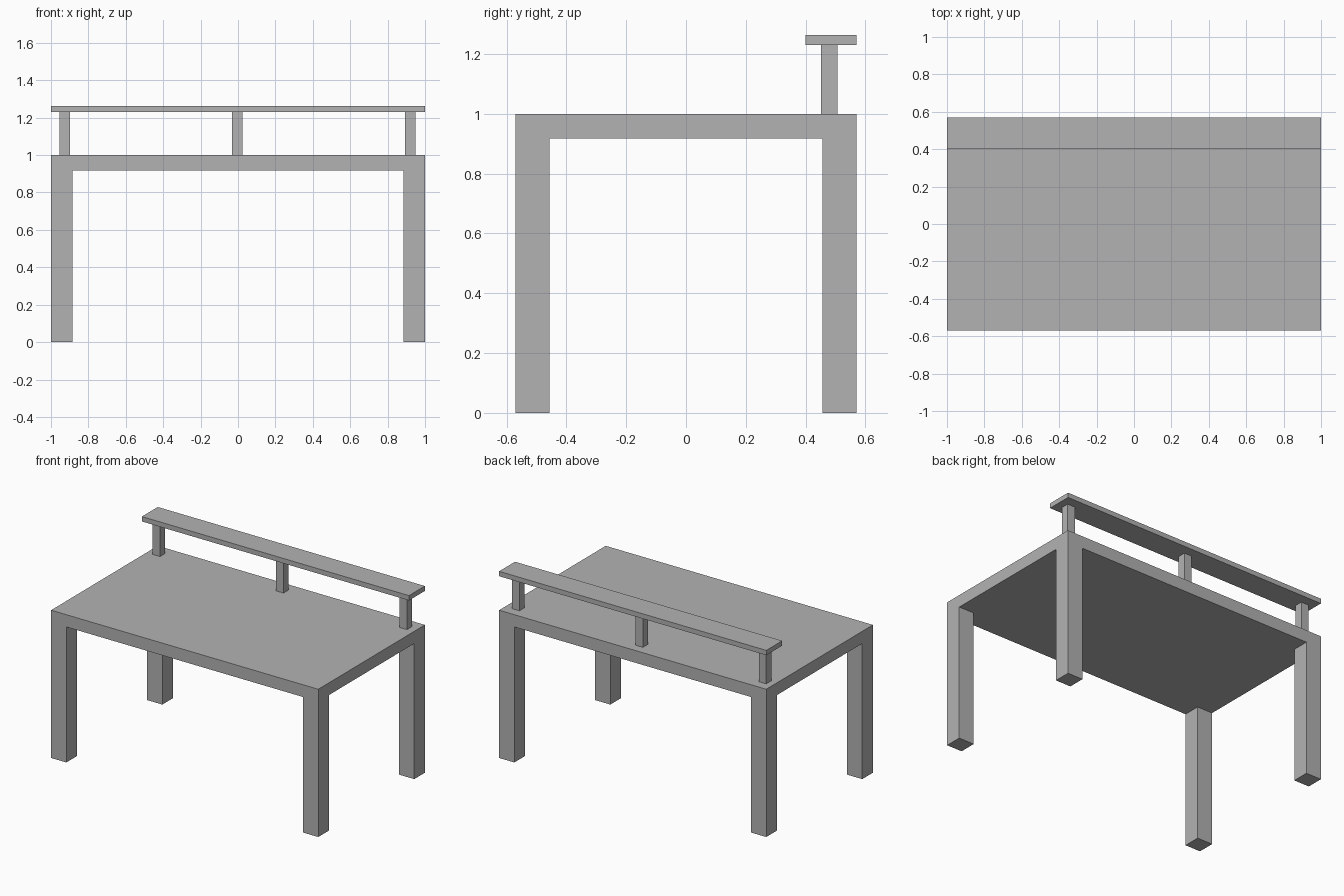
import bpy, bmesh
from mathutils import Matrix, Vector

cube = bpy.data.objects.get("Cube")
if cube:
    bpy.data.objects.remove(cube, do_unlink=True)

# Single flat grey
grey = bpy.data.materials.new("plain_grey")
grey.use_nodes = True
colour = (0.448, 0.448, 0.448, 1)
grey.diffuse_color = colour
grey.node_tree.nodes["Principled BSDF"].inputs["Base Color"].default_value = colour


def finish(name, bm):
    bmesh.ops.recalc_face_normals(bm, faces=bm.faces)
    mesh = bpy.data.meshes.new(name)
    bm.to_mesh(mesh)
    bm.free()
    mesh.materials.append(grey)
    obj = bpy.data.objects.new(name, mesh)
    bpy.context.collection.objects.link(obj)
    return obj


def box(name, low, high):
    low, high = Vector(low), Vector(high)
    bm = bmesh.new()
    bmesh.ops.create_cube(bm, size=1, matrix=Matrix.Translation((low + high) / 2)
                          @ Matrix.Diagonal((*(high - low), 1)))
    return finish(name, bm)


HALF_X, HALF_Y, LEG = 1.0, 0.57, 0.114
TOP, UNDER = 1.0, 0.917


# Table: a slab cut along the leg lines, with its corner cells pulled down to the floor
def table():
    bm = bmesh.new()
    bmesh.ops.create_cube(bm, size=1, matrix=Matrix.Translation((0, 0, (TOP + UNDER) / 2))
                          @ Matrix.Diagonal((2 * HALF_X, 2 * HALF_Y, TOP - UNDER, 1)))
    for axis, half in ((Vector((1, 0, 0)), HALF_X), (Vector((0, 1, 0)), HALF_Y)):
        for side in (-1, 1):
            bmesh.ops.bisect_plane(bm, geom=bm.verts[:] + bm.edges[:] + bm.faces[:],
                                   plane_co=axis * side * (half - LEG), plane_no=axis)
    bm.normal_update()
    corners = []
    for f in bm.faces:
        c = f.calc_center_median()
        if f.normal.z < -0.5 and abs(c.x) > HALF_X - LEG and abs(c.y) > HALF_Y - LEG:
            corners.append(f)
    for f in corners:
        foot = bmesh.ops.extrude_discrete_faces(bm, faces=[f])["faces"][0]
        bmesh.ops.translate(bm, verts=foot.verts, vec=(0, 0, -UNDER))
    bmesh.ops.remove_doubles(bm, verts=bm.verts, dist=0.0001)
    bmesh.ops.dissolve_limit(bm, angle_limit=0.01, verts=bm.verts, edges=bm.edges)
    return finish("table_top_and_legs", bm)


table()

# Raised shelf along the back, on three posts
SHELF_UNDER, SHELF_TOP = 1.23, 1.263
box("shelf", (-HALF_X, 0.4, SHELF_UNDER), (HALF_X, HALF_Y, SHELF_TOP))
for name, x in (("right", -0.927), ("middle", -0.003), ("left", 0.921)):
    box(name + "_shelf_post", (x - 0.028, 0.451, TOP), (x + 0.028, 0.506, SHELF_UNDER))
